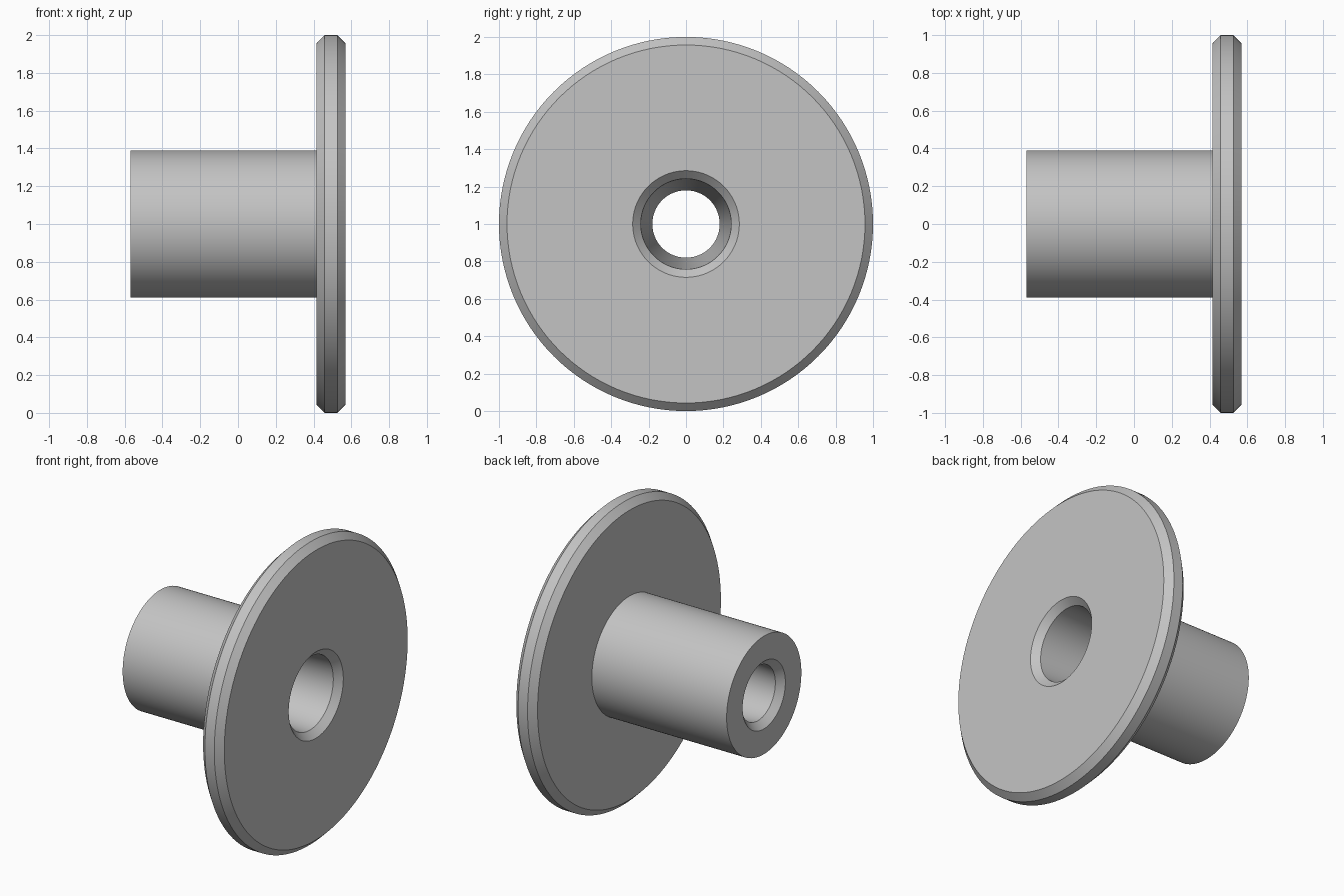
import bpy
import bmesh
from math import tau, radians

cube = bpy.data.objects.get("Cube")
if cube:
    bpy.data.objects.remove(cube, do_unlink=True)

SEGMENTS = 128
END = 0.57            # half of the overall length
FLANGE_BACK = 0.415
CHAMFER = 0.043
HUB_RADIUS = 0.39
RIM_RADIUS = 1.0
BORE_WIDE, BORE_NARROW = 0.242, 0.18

# Plain grey metal
grey = bpy.data.materials.new("light_grey")
colour = (0.55, 0.55, 0.55, 1)
grey.use_nodes = True
grey.diffuse_color = colour
grey.node_tree.nodes["Principled BSDF"].inputs["Base Color"].default_value = colour

# Closed half section as (x, radius): hub, flange, then the tapered bore
section = [
    (-END, BORE_NARROW + CHAMFER),
    (-END, HUB_RADIUS),
    (FLANGE_BACK, HUB_RADIUS),
    (FLANGE_BACK, RIM_RADIUS - CHAMFER),
    (FLANGE_BACK + CHAMFER, RIM_RADIUS),
    (END - CHAMFER, RIM_RADIUS),
    (END, RIM_RADIUS - CHAMFER),
    (END, BORE_WIDE + CHAMFER),
    (END - CHAMFER, BORE_WIDE),
    (-END + CHAMFER, BORE_NARROW),
]

# Revolve the section around the x axis
bm = bmesh.new()
verts = [bm.verts.new((x, 0, r)) for x, r in section]
edges = [bm.edges.new((a, b)) for a, b in zip(verts, verts[1:] + verts[:1])]
bmesh.ops.spin(bm, geom=verts + edges, cent=(0, 0, 0), axis=(1, 0, 0),
               angle=tau, steps=SEGMENTS, use_merge=False)
bmesh.ops.remove_doubles(bm, verts=bm.verts[:], dist=0.0001)
bmesh.ops.recalc_face_normals(bm, faces=bm.faces[:])

mesh = bpy.data.meshes.new("flanged_bushing")
bm.to_mesh(mesh)
bm.free()
mesh.materials.append(grey)
bushing = bpy.data.objects.new("flanged_bushing", mesh)
bushing.location.z = RIM_RADIUS
bpy.context.collection.objects.link(bushing)

# Smooth around the axis, crisp at chamfers and corners
bpy.ops.object.select_all(action="DESELECT")
bushing.select_set(True)
bpy.context.view_layer.objects.active = bushing
bpy.ops.object.shade_smooth_by_angle(angle=radians(25))
